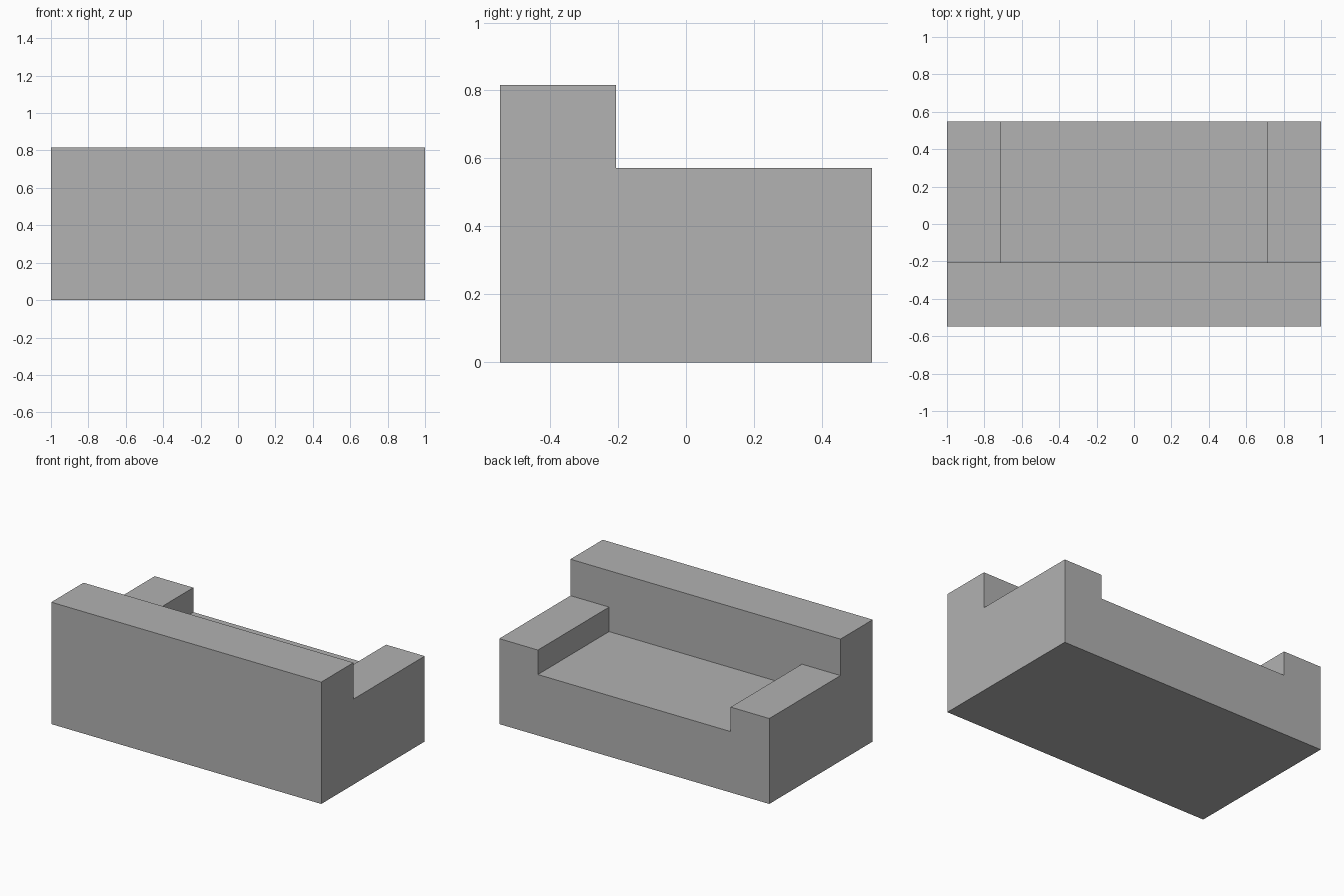
import bpy
import bmesh
from mathutils import Vector

default = bpy.data.objects.get("Cube")
if default:
    bpy.data.objects.remove(default, do_unlink=True)

HALF_W, HALF_D = 1.0, 0.547
BACK_Y = -0.206                      # inner face of the backrest
BACK_Z, ARM_Z, SEAT_Z = 0.816, 0.572, 0.408
ARM_X = 0.714                        # inner face of each arm

grey = bpy.data.materials.new("plain grey")
grey.use_nodes = True
colour = (0.445, 0.445, 0.445, 1)
grey.diffuse_color = colour
grey.node_tree.nodes["Principled BSDF"].inputs["Base Color"].default_value = colour


def extruded(name, profile, half_width):
    """Solid made by sweeping a (y, z) profile along x."""
    bm = bmesh.new()
    face = bm.faces.new([bm.verts.new((-half_width, y, z)) for y, z in profile])
    swept = bmesh.ops.extrude_face_region(bm, geom=[face])["geom"]
    verts = [v for v in swept if isinstance(v, bmesh.types.BMVert)]
    bmesh.ops.translate(bm, verts=verts, vec=Vector((2 * half_width, 0, 0)))
    bmesh.ops.recalc_face_normals(bm, faces=bm.faces)
    mesh = bpy.data.meshes.new(name)
    bm.to_mesh(mesh)
    bm.free()
    mesh.materials.append(grey)
    obj = bpy.data.objects.new(name, mesh)
    bpy.context.collection.objects.link(obj)
    return obj


# Sofa body: backrest step and arm-height block in one solid
sofa = extruded("sofa_body", [
    (-HALF_D, 0), (HALF_D, 0), (HALF_D, ARM_Z),
    (BACK_Y, ARM_Z), (BACK_Y, BACK_Z), (-HALF_D, BACK_Z)], HALF_W)

# Seat recess between the arms, open at the seat edge
cutter = extruded("seat_cutter", [
    (BACK_Y, SEAT_Z), (HALF_D + 0.2, SEAT_Z),
    (HALF_D + 0.2, BACK_Z - 0.1), (BACK_Y, BACK_Z - 0.1)], ARM_X)
cutter.hide_render = True

cut = sofa.modifiers.new("seat_recess", "BOOLEAN")
cut.operation = "DIFFERENCE"
cut.solver = "EXACT"
cut.object = cutter

# Apply the cut and drop the helper
bpy.context.view_layer.objects.active = sofa
bpy.ops.object.modifier_apply(modifier=cut.name)
bpy.data.objects.remove(cutter, do_unlink=True)
